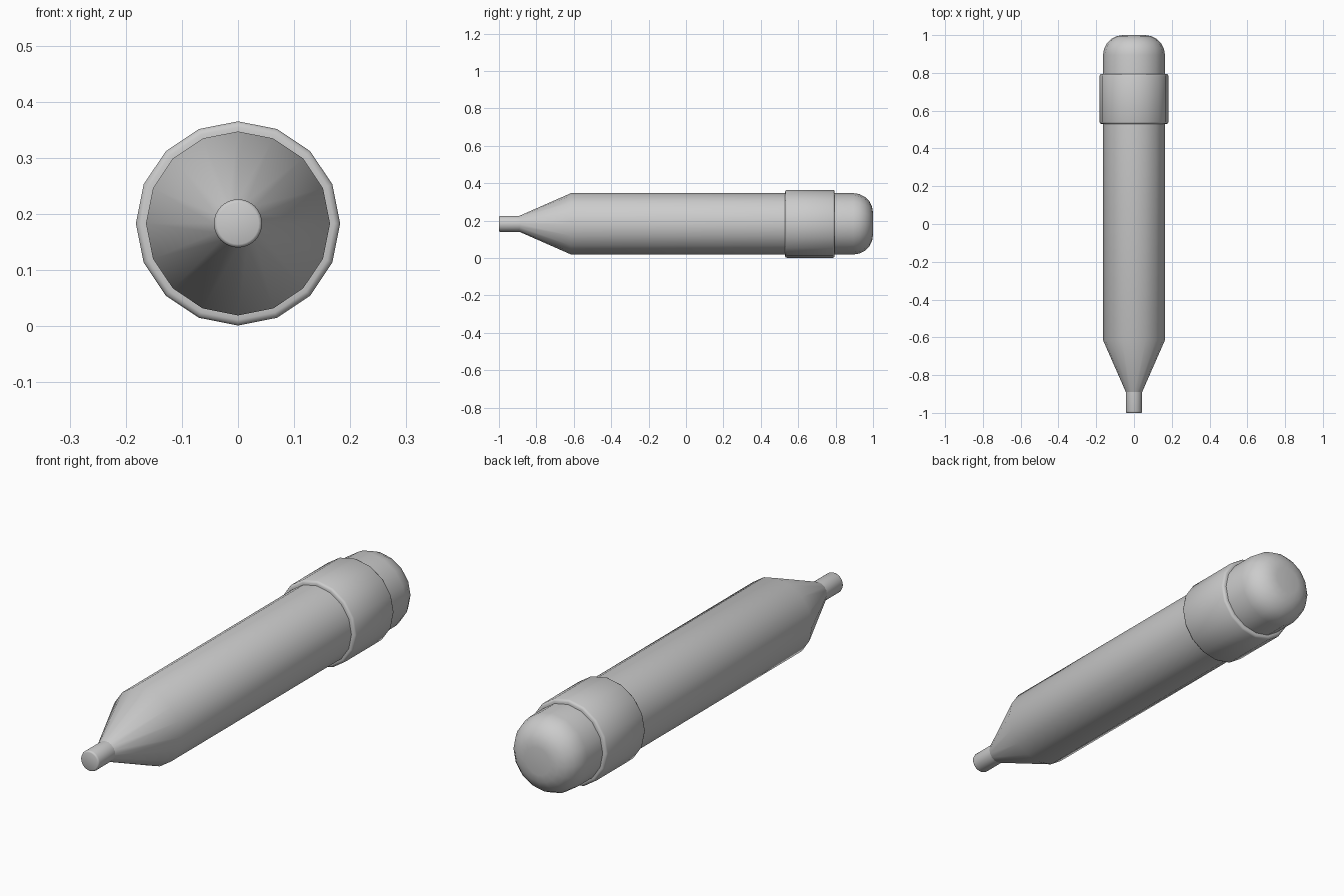
import bpy, bmesh, math

cube = bpy.data.objects.get("Cube")
if cube:
    bpy.data.objects.remove(cube, do_unlink=True)

AXIS_Z = 0.183

grey = bpy.data.materials.new("plain grey")
grey.use_nodes = True
grey.diffuse_color = (0.6, 0.6, 0.6, 1)
grey.node_tree.nodes["Principled BSDF"].inputs["Base Color"].default_value = (0.6, 0.6, 0.6, 1)


def lathe(name, profile, sides=16, closed=False, smooth=35):
    """Revolve (y, radius) points around the long axis."""
    bm = bmesh.new()
    rings = []
    for y, r in profile:
        ring = []
        for i in range(sides):
            a = 2 * math.pi * i / sides
            ring.append(bm.verts.new((r * math.sin(a), y, r * math.cos(a))))
        rings.append(ring)
    pairs = list(zip(rings, rings[1:]))
    if closed:
        pairs.append((rings[-1], rings[0]))
    else:
        bm.faces.new(rings[0])
        bm.faces.new(rings[-1])
    for a, b in pairs:
        for i in range(sides):
            j = (i + 1) % sides
            bm.faces.new((a[i], a[j], b[j], b[i]))
    bmesh.ops.recalc_face_normals(bm, faces=bm.faces)
    mesh = bpy.data.meshes.new(name)
    bm.to_mesh(mesh)
    bm.free()
    mesh.materials.append(grey)
    obj = bpy.data.objects.new(name, mesh)
    obj.location.z = AXIS_Z
    bpy.context.collection.objects.link(obj)
    bpy.ops.object.select_all(action='DESELECT')
    obj.select_set(True)
    bpy.context.view_layer.objects.active = obj
    bpy.ops.object.shade_smooth_by_angle(angle=math.radians(smooth))
    return obj


# Barrel with its tapered nose
lathe("barrel", [(-0.89, 0.043), (-0.615, 0.164), (0.6, 0.164)])

# Narrow tip with a softened end
lathe("tip", [(-1.0, 0.037), (-0.998, 0.041), (-0.992, 0.043), (-0.88, 0.043)],
      sides=32, smooth=50)

# Collar band with rounded rims
lathe("collar", [(0.53, 0.16), (0.53, 0.172), (0.533, 0.179), (0.54, 0.182),
                 (0.785, 0.182), (0.792, 0.179), (0.795, 0.172), (0.795, 0.16)],
      closed=True, smooth=50)

# Rounded rear cap
ROUND = 0.105
arc = [(1.0 - ROUND + ROUND * math.sin(t), 0.164 - ROUND + ROUND * math.cos(t))
       for t in (math.pi / 2 * k / 5 for k in range(6))]
lathe("rear_cap", [(0.75, 0.164)] + arc, smooth=40)
